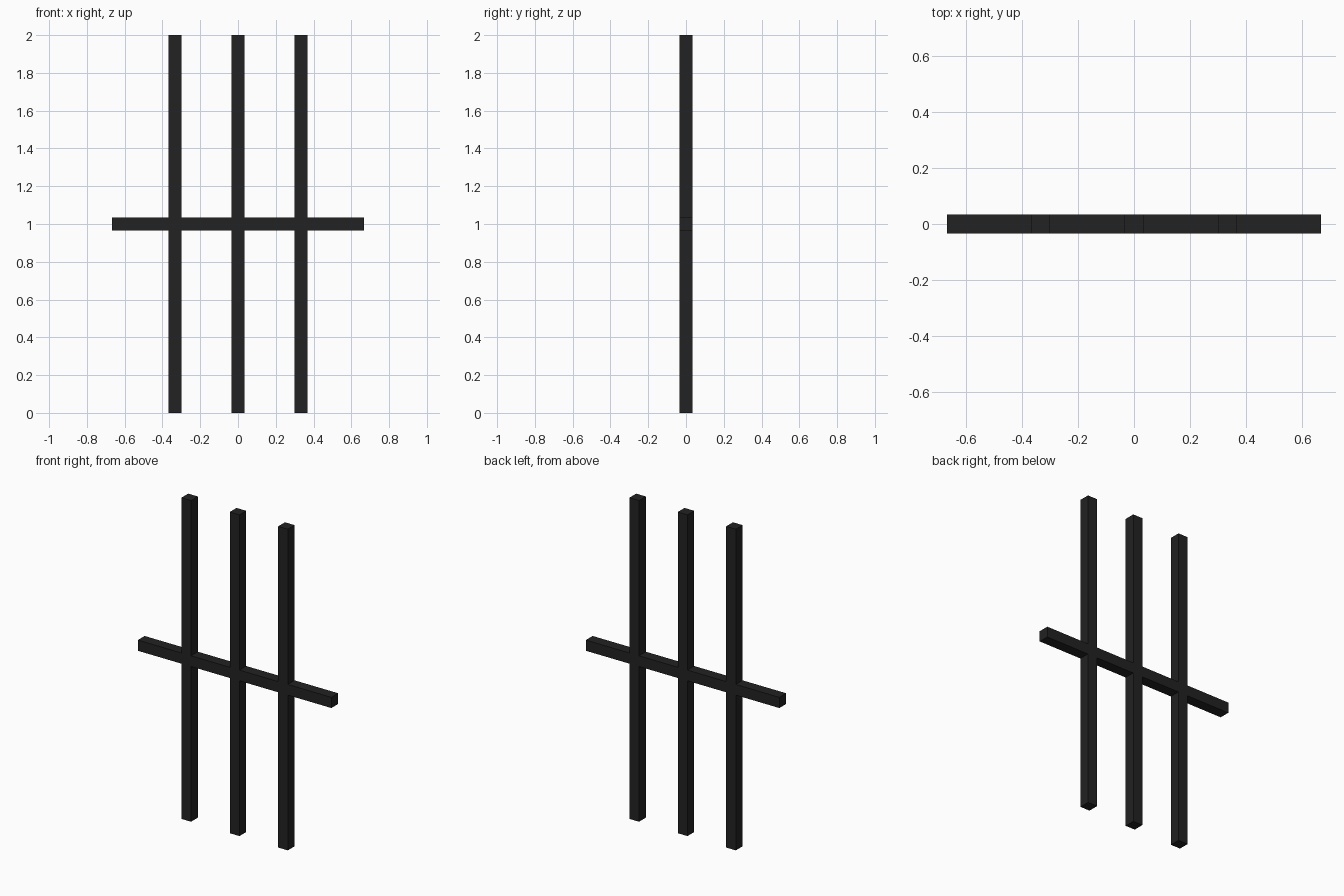
import bpy

if "Cube" in bpy.data.objects:
    bpy.data.objects.remove(bpy.data.objects["Cube"])

W = 0.0667  # square bar thickness

mat = bpy.data.materials.new("charcoal black")
mat.diffuse_color = (0.016, 0.016, 0.016, 1.0)
mat.use_nodes = True
mat.node_tree.nodes["Principled BSDF"].inputs["Base Color"].default_value = mat.diffuse_color


def bar(name, centre, size):
    bpy.ops.mesh.primitive_cube_add(size=1, location=centre)
    ob = bpy.context.object
    ob.name = name
    ob.scale = size
    bpy.ops.object.transform_apply(location=False, rotation=False, scale=True)
    ob.data.materials.append(mat)
    return ob


# Three upright bars
for name, x in (("left", -1 / 3), ("middle", 0), ("right", 1 / 3)):
    bar(name + "_upright", (x, 0, 1), (W, W, 2))

# Crossbar through the middle of the uprights
bar("crossbar", (0, 0, 1), (4 / 3, W, W))
